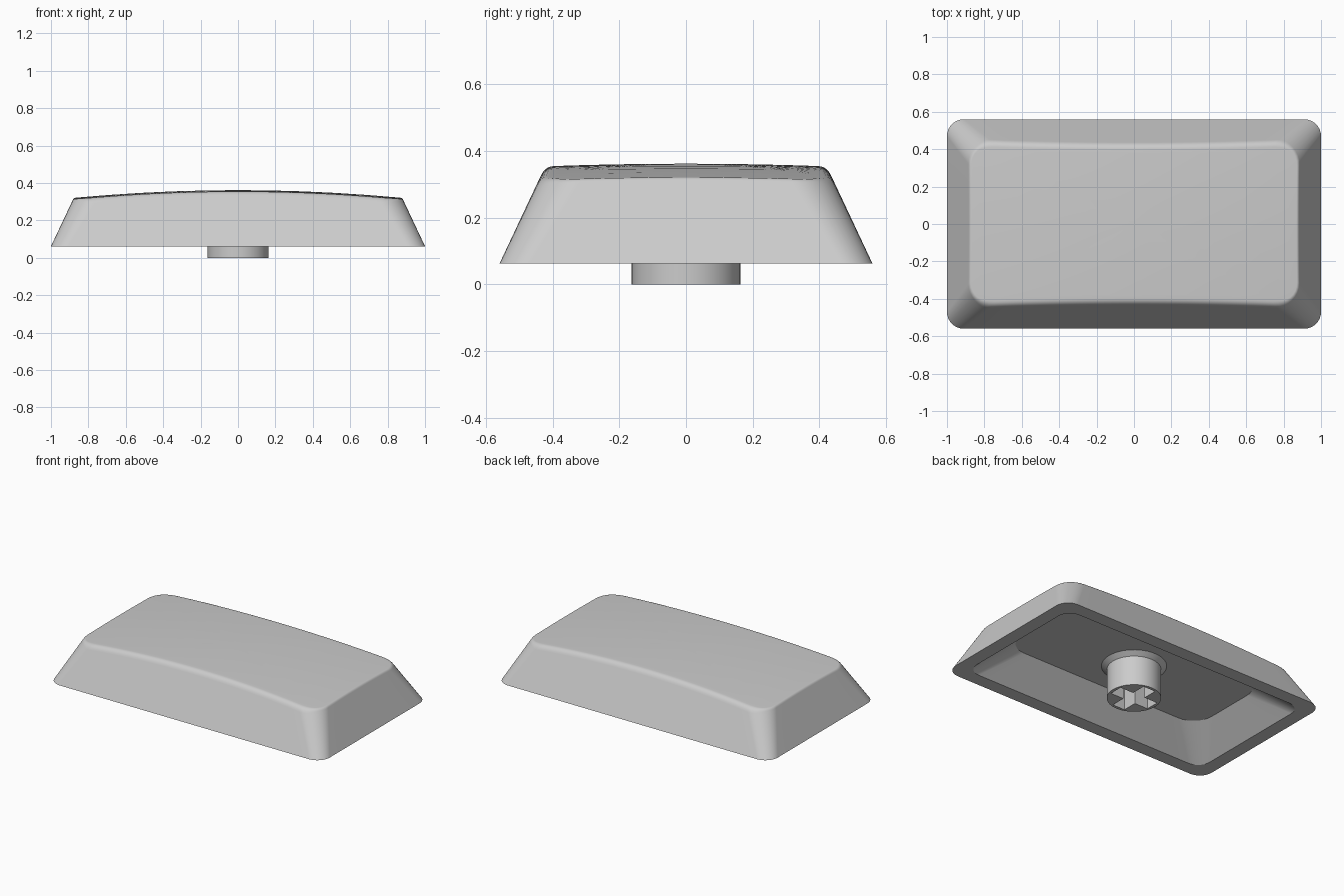
import bpy, bmesh
from math import sin, cos, pi, radians

if "Cube" in bpy.data.objects:
    bpy.data.objects.remove(bpy.data.objects["Cube"])

BASE, CEILING = 0.062, 0.222

grey = bpy.data.materials.new("light_grey_plastic")
grey.use_nodes = True
grey.diffuse_color = (0.6, 0.6, 0.6, 1)
grey.node_tree.nodes["Principled BSDF"].inputs["Base Color"].default_value = (0.6, 0.6, 0.6, 1)


def outline(hx, hy, r, seg=8):
    """Rounded rectangle with subdivided straight sides."""
    corners = []
    for k, (sx, sy) in enumerate([(1, 1), (-1, 1), (-1, -1), (1, -1)]):
        corners.append([(sx * (hx - r) + r * cos((k + j / seg) * pi / 2),
                         sy * (hy - r) + r * sin((k + j / seg) * pi / 2)) for j in range(seg + 1)])
    pts = []
    for k, arc in enumerate(corners):
        pts += arc
        a, b = arc[-1], corners[(k + 1) % 4][0]
        n = 6 if k % 2 else 20
        pts += [(a[0] + (b[0] - a[0]) * j / n, a[1] + (b[1] - a[1]) * j / n) for j in range(1, n)]
    return pts


def dome(x, y):
    """Height of the top, curved strongly along x and slightly along y."""
    return 0.362 - 0.054 * x * x - 0.045 * y * y


def wall(z, inset=0.0):
    """Outline of the tapered outer wall at height z."""
    h = z - BASE
    return outline(1 - 0.47 * h - inset, 0.56 - 0.47 * h - inset, 0.09 + 0.14 * h - inset * 0.6)


def under_dome(drop, inset):
    """Ring under the domed top; the edge is tighter at the short ends."""
    ring = []
    for i, (x, y) in enumerate(wall(0.33)):
        t = min(max((abs(x) - 0.76) / 0.1, 0), 1)
        size = 1 - 0.6 * t * t * (3 - 2 * t)
        z = dome(x, y) - drop * size
        px, py = wall(z, inset * size)[i]
        ring.append((px, py, dome(px, py) - drop * size))
    return ring


def flat(pts, z):
    return [(x, y, z) for x, y in pts]


def bridge(bm, a, b):
    for i in range(len(a)):
        j = (i + 1) % len(a)
        bm.faces.new((a[i], a[j], b[j], b[i]))


def finish(bm, name):
    bmesh.ops.recalc_face_normals(bm, faces=bm.faces)
    mesh = bpy.data.meshes.new(name)
    bm.to_mesh(mesh)
    bm.free()
    mesh.materials.append(grey)
    ob = bpy.data.objects.new(name, mesh)
    bpy.context.collection.objects.link(ob)
    bpy.ops.object.select_all(action="DESELECT")
    ob.select_set(True)
    bpy.context.view_layer.objects.active = ob
    bpy.ops.object.shade_smooth_by_angle(angle=radians(30))
    ob.modifiers.new("weighted_normals", "WEIGHTED_NORMAL").keep_sharp = True


# Cap shell: ceiling, inner wall, rim, outer wall, rounded edge, domed top
rings = [flat(outline(0.745, 0.305, 0.14), CEILING),
         flat(outline(0.91, 0.47, 0.09), BASE),
         flat(wall(BASE), BASE)]
low, corner, high = under_dome(0.028, 0), under_dome(0, 0), under_dome(0, 0.025)
for step in range(6):
    t = step / 5
    rings.append([tuple((1 - t) ** 2 * a + 2 * t * (1 - t) * b + t * t * c for a, b, c in zip(p, q, r))
                  for p, q, r in zip(low, corner, high)])
for s in (0.95, 0.8, 0.6, 0.4, 0.2):
    rings.append([(x * s, y * s, dome(x * s, y * s)) for x, y, z in high])

bm = bmesh.new()
loops = [[bm.verts.new(p) for p in ring] for ring in rings]
for a, b in zip(loops, loops[1:]):
    bridge(bm, a, b)
bm.faces.new(loops[0])
tip = bm.verts.new((0, 0, dome(0, 0)))
last = loops[-1]
for i, v in enumerate(last):
    bm.faces.new((v, last[(i + 1) % len(last)], tip))
finish(bm, "cap_shell")

# Stem: round post with a flared root and a cross-shaped socket
bm = bmesh.new()
N = 48
post = []
for r, z in [(0.196, CEILING), (0.163, CEILING - 0.025), (0.163, 0)]:
    post.append([bm.verts.new((r * cos(2 * pi * i / N), r * sin(2 * pi * i / N), z)) for i in range(N)])
for a, b in zip(post, post[1:]):
    bridge(bm, a, b)

arm, half = 0.143, 0.045
cross = []
for k in range(4):
    c, s = cos(k * pi / 2), sin(k * pi / 2)
    cross += [(x * c - y * s, x * s + y * c) for x, y in [(arm, -half), (arm, half), (half, half)]]
mouth = [bm.verts.new((x, y, 0)) for x, y in cross]
floor = [bm.verts.new((x, y, 0.2)) for x, y in cross]
bridge(bm, mouth, floor)
bm.faces.new(floor)
open_edges = [e for e in bm.edges if e.is_boundary and all(v.co.z < 0.001 for v in e.verts)]
bmesh.ops.triangle_fill(bm, edges=open_edges, use_beauty=True)
finish(bm, "stem")
